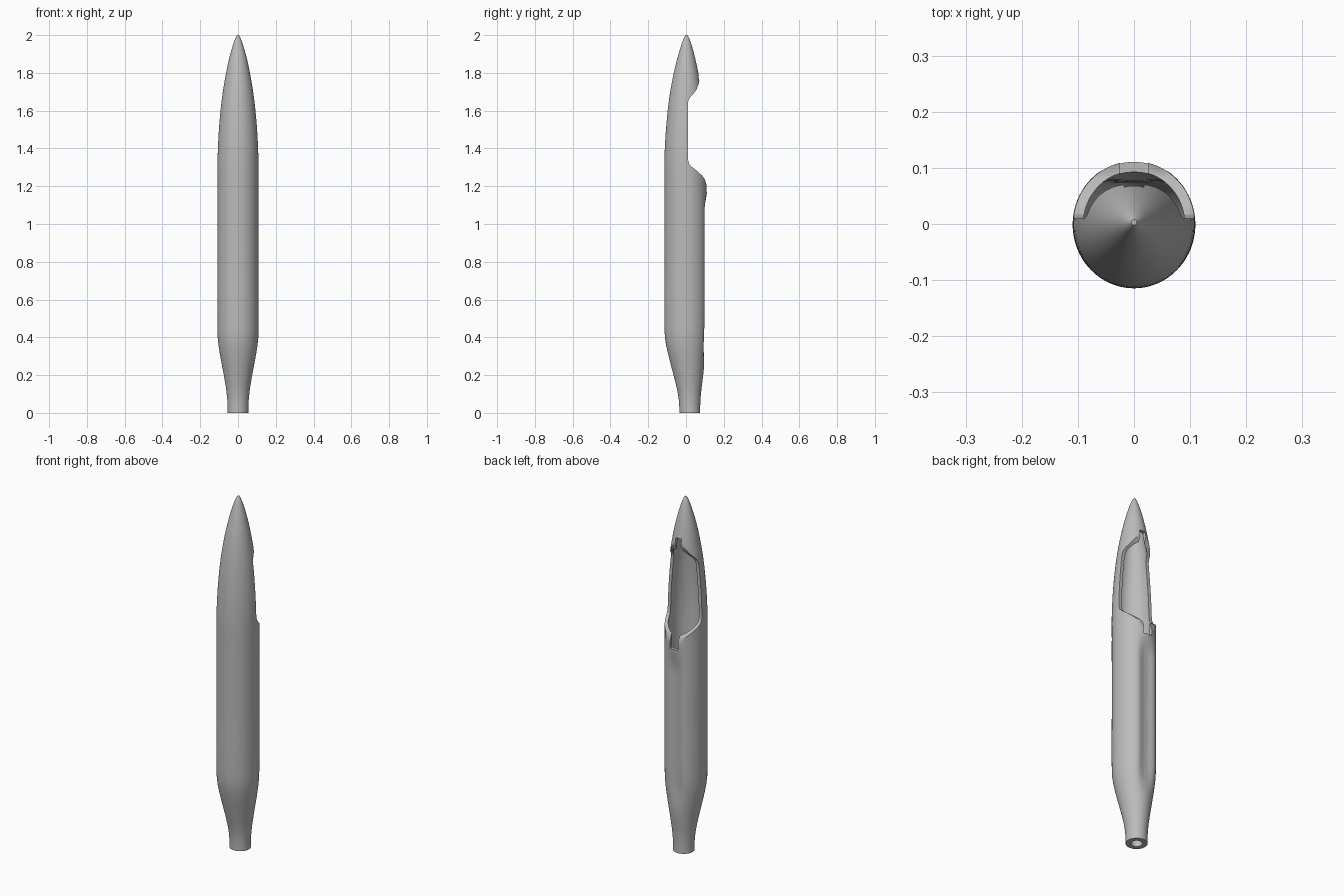
import bpy, bmesh, math

cube = bpy.data.objects.get("Cube")
if cube:
    bpy.data.objects.remove(cube)

grey = bpy.data.materials.new("plain grey")
grey.use_nodes = True
grey.diffuse_color = (0.5, 0.5, 0.5, 1)
grey.node_tree.nodes["Principled BSDF"].inputs["Base Color"].default_value = (0.5, 0.5, 0.5, 1)

SIDES = 96
# Stations along the hull: height, half width, front y, back y
STATIONS = [
    (0, .055, -.035, .075), (.06, .056, -.037, .076), (.12, .062, -.046, .081),
    (.2, .075, -.066, .091), (.3, .094, -.092, .102), (.38, .106, -.109, .109),
    (.45, .109, -.114, .112), (.8, .109, -.114, .113), (1.2, .109, -.114, .112),
    (1.35, .108, -.114, .111), (1.5, .101, -.106, .104), (1.65, .087, -.091, .089),
    (1.78, .067, -.069, .069), (1.88, .046, -.045, .048), (1.95, .026, -.024, .029),
    (1.985, .013, -.011, .016), (2, .005, -.002, .008)]


def smooth(t):
    t = max(0, min(1, t))
    return t * t * (3 - 2 * t)


def station(z):
    """Cubic interpolation between neighbouring stations."""
    i = max(k for k in range(len(STATIONS) - 1) if STATIONS[k][0] <= z)
    p, q = STATIONS[i], STATIONS[i + 1]
    before, after = STATIONS[max(i - 1, 0)], STATIONS[min(i + 2, len(STATIONS) - 1)]
    h = q[0] - p[0]
    t = (z - p[0]) / h
    out = []
    for k in (1, 2, 3):
        m0 = (q[k] - before[k]) / (q[0] - before[0]) * h
        m1 = (after[k] - p[k]) / (after[0] - p[0]) * h
        s = smooth(t)
        out.append(p[k] * (1 - s) + q[k] * s + m0 * t * (1 - t) ** 2 - m1 * t * t * (1 - t))
    return out


def ring(bm, z, wall):
    rx, front, back = station(z)
    centre, ry = (front + back) / 2, (back - front) / 2 - wall
    rx -= wall
    dent = smooth((z - .22) / .2) * smooth((1.19 - z) / .15)
    verts = []
    for i in range(SIDES):
        a = math.tau * i / SIDES
        x, y = rx * math.cos(a), ry * math.sin(a)
        # Shallow hollow running along the back
        if y > 0 and abs(x) < .065:
            y -= dent * .02 * smooth((.065 - abs(x)) / .06)
        verts.append(bm.verts.new((x, centre + y, z)))
    return verts


def bridge(bm, a, b):
    for i in range(SIDES):
        j = (i + 1) % SIDES
        bm.faces.new((a[i], a[j], b[j], b[i]))


def finish(bm, name):
    bmesh.ops.recalc_face_normals(bm, faces=bm.faces)
    mesh = bpy.data.meshes.new(name)
    bm.to_mesh(mesh)
    bm.free()
    obj = bpy.data.objects.new(name, mesh)
    bpy.context.collection.objects.link(obj)
    mesh.materials.append(grey)
    return obj


def prism(name, profile, half_width):
    """Extrude a (y, z) outline sideways."""
    bm = bmesh.new()
    face = bm.faces.new([bm.verts.new((-half_width, y, z)) for y, z in profile])
    new = bmesh.ops.extrude_face_region(bm, geom=[face])["geom"]
    bmesh.ops.translate(bm, vec=(2 * half_width, 0, 0),
                        verts=[v for v in new if isinstance(v, bmesh.types.BMVert)])
    return finish(bm, name)


# Hollow hull: up the outside, over the nose, and down the inside
bm = bmesh.new()
heights = [i * .04 for i in range(47)] + [1.88, 1.91, 1.935, 1.955, 1.97, 1.985, 1.994, 2]
outer = [ring(bm, z, 0) for z in heights]
inner = [ring(bm, z, .018 + .008 * smooth(1 - z / .25)) for z in heights if z < 1.92]
for shell in (outer, inner):
    for a, b in zip(shell, shell[1:]):
        bridge(bm, a, b)
    bm.faces.new(shell[-1])
bridge(bm, outer[0], inner[0])
hull = finish(bm, "hull")

# Cockpit opening with swept ends
opening = prism("opening_cutter", [
    (.3, 1.19), (.112, 1.19), (.108, 1.21), (.1, 1.235), (.085, 1.257), (.06, 1.28),
    (.03, 1.303), (.017, 1.317), (.012, 1.335), (.01, 1.36), (.01, 1.635), (.013, 1.655),
    (.022, 1.672), (.04, 1.69), (.055, 1.711), (.066, 1.738), (.072, 1.765),
    (.074, 1.79), (.3, 1.79)], .3)
# Small notches at both ends of the opening
lower = prism("lower_notch_cutter", [(.06, 1.17), (.3, 1.17), (.3, 1.3), (.06, 1.3)], .025)
upper = prism("upper_notch_cutter", [(.03, 1.69), (.3, 1.69), (.3, 1.785), (.03, 1.785)], .018)

for cutter in (opening, lower, upper):
    mod = hull.modifiers.new(cutter.name, "BOOLEAN")
    mod.operation = "DIFFERENCE"
    mod.solver = "EXACT"
    mod.object = cutter
bpy.context.view_layer.objects.active = hull
hull.select_set(True)
for mod in list(hull.modifiers):
    bpy.ops.object.modifier_apply(modifier=mod.name)
for cutter in (opening, lower, upper):
    bpy.data.objects.remove(cutter)

bpy.ops.object.shade_smooth_by_angle(angle=math.radians(35))
